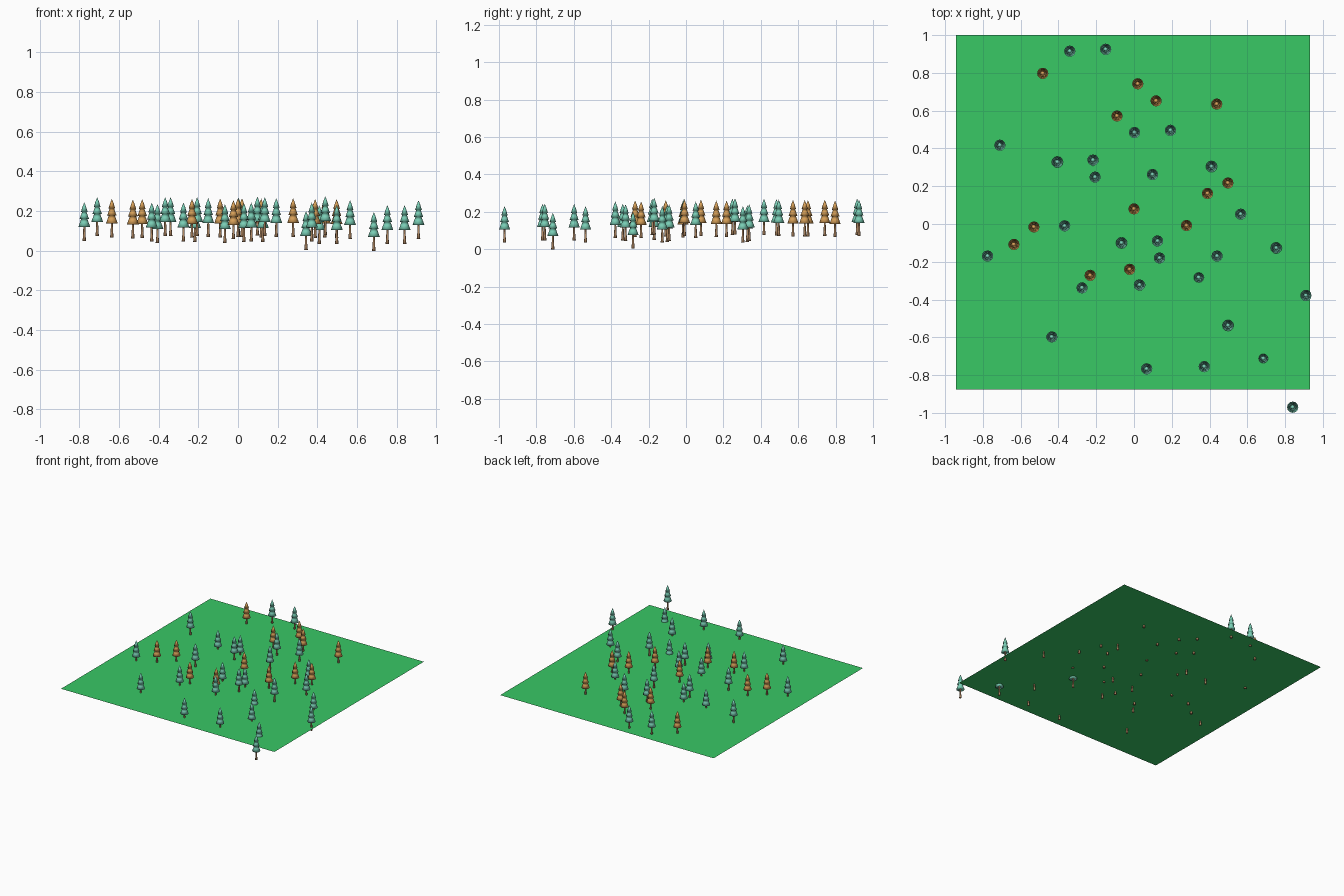
import bpy, bmesh, math

if "Cube" in bpy.data.objects:
    bpy.data.objects.remove(bpy.data.objects["Cube"])


def material(name, rgb):
    m = bpy.data.materials.new(name)
    m.diffuse_color = (*rgb, 1)
    m.use_nodes = True
    m.node_tree.nodes["Principled BSDF"].inputs["Base Color"].default_value = m.diffuse_color
    return m


GRASS = material("grass", (0.04, 0.58, 0.13))
TEAL = material("teal_needles", (0.20, 0.64, 0.48))
AMBER = material("amber_needles", (0.70, 0.36, 0.10))
BARK = material("bark", (0.50, 0.28, 0.14))


def lathe(bm, profile, mat_index, sides=12):
    # revolve (radius, z) points around z; a zero radius closes to a point
    rings = []
    for r, z in profile:
        n = sides if r > 0 else 1
        rings.append([bm.verts.new((r * math.cos(2 * math.pi * i / sides),
                                    r * math.sin(2 * math.pi * i / sides), z))
                      for i in range(n)])
    for a, b in zip(rings, rings[1:]):
        for i in range(sides):
            j = (i + 1) % sides
            quad = [a[i % len(a)], a[j % len(a)], b[j % len(b)], b[i % len(b)]]
            face = bm.faces.new(list(dict.fromkeys(quad)))
            face.material_index = mat_index
            face.smooth = True


def tree_mesh(name, needles):
    bm = bmesh.new()
    # trunk, flared at the foot
    lathe(bm, [(0, 0), (0.009, 0), (0.006, 0.03), (0.0045, 0.085)], 0)
    # three tiers of foliage
    lathe(bm, [(0, 0.074), (0.030, 0.070), (0.021, 0.095), (0.014, 0.115),
               (0.024, 0.110), (0.016, 0.132), (0.010, 0.150),
               (0.017, 0.146), (0.009, 0.172), (0, 0.195)], 1)
    for e in bm.edges:
        if len(e.link_faces) == 2 and e.calc_face_angle() > math.radians(40):
            e.smooth = False
    mesh = bpy.data.meshes.new(name)
    bm.to_mesh(mesh)
    bm.free()
    mesh.materials.append(BARK)
    mesh.materials.append(needles)
    return mesh


# ground sheet
bpy.ops.mesh.primitive_plane_add(size=1.875, location=(-0.005, 0.0625, 0.084))
ground = bpy.context.object
ground.name = "ground"
ground.data.materials.append(GRASS)

# tree positions: x, y, foot height
teal = [(-.34, .915, .075), (-.15, .925, .07), (-.71, .417, .075), (-.406, .328, .04),
        (-.217, .338, .045), (-.206, .248, .075), (.003, .484, .073), (.193, .496, .07),
        (.098, .262, .078), (.41, .304, .035), (.565, .052, .06), (-.367, -.01, .075),
        (-.066, -.10, .04), (.125, -.09, .045), (.135, -.18, .075), (-.775, -.17, .05),
        (.44, -.17, .08), (.753, -.127, .035), (.343, -.283, .005), (-.275, -.338, .048),
        (.03, -.323, .045), (.91, -.378, .06), (.498, -.537, .035), (-.435, -.598, .047),
        (.067, -.767, .048), (.372, -.755, .048), (.685, -.712, 0), (.84, -.97, .035)]
amber = [(-.483, .797, .065), (.02, .742, .07), (.117, .652, .068), (.438, .635, .068),
         (-.09, .572, .068), (.497, .217, .065), (.389, .162, .065), (0, .08, .07),
         (.278, -.008, .07), (-.53, -.016, .063), (-.636, -.108, .067),
         (-.232, -.272, .066), (-.023, -.24, .06)]

for kind, mat, spots in (("teal_tree", TEAL, teal), ("amber_tree", AMBER, amber)):
    mesh = tree_mesh(kind, mat)
    for i, spot in enumerate(spots):
        tree = bpy.data.objects.new(f"{kind}_{i + 1}", mesh)
        tree.location = spot
        bpy.context.collection.objects.link(tree)
